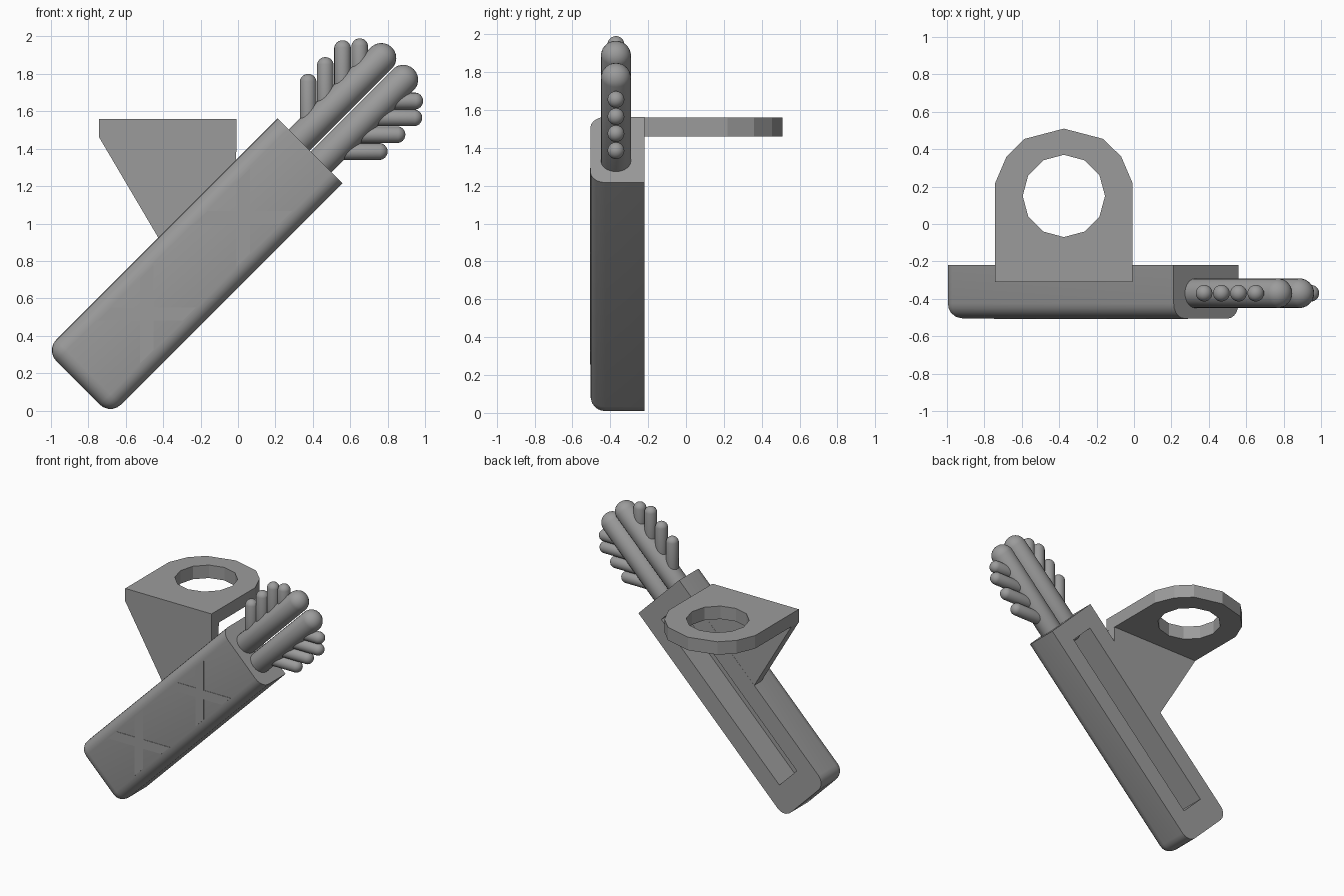
import bpy, bmesh, math
from mathutils import Matrix, Vector

cube = bpy.data.objects.get("Cube")
if cube:
    bpy.data.objects.remove(cube, do_unlink=True)

grey = bpy.data.materials.new("plain_grey")
grey.use_nodes = True
colour = (0.33, 0.33, 0.33, 1)
grey.diffuse_color = colour
grey.node_tree.nodes["Principled BSDF"].inputs["Base Color"].default_value = colour

# Quiver space: local z runs up the slanted quiver, local x across it
TILT = Matrix.Rotation(math.radians(45), 4, 'Y')
ARROW_Y = -0.37


def finish(name, bm, matrix=Matrix(), smooth=False):
    bm.transform(matrix)
    bmesh.ops.recalc_face_normals(bm, faces=bm.faces)
    mesh = bpy.data.meshes.new(name)
    bm.to_mesh(mesh)
    bm.free()
    mesh.materials.append(grey)
    obj = bpy.data.objects.new(name, mesh)
    bpy.context.collection.objects.link(obj)
    if smooth:
        smooth_shade(obj)
    return obj


def activate(obj):
    bpy.ops.object.select_all(action='DESELECT')
    obj.select_set(True)
    bpy.context.view_layer.objects.active = obj


def smooth_shade(obj):
    activate(obj)
    bpy.ops.object.shade_smooth_by_angle(angle=math.radians(35))


def box(low, high):
    bm = bmesh.new()
    bmesh.ops.create_cube(bm, size=1)
    low, high = Vector(low), Vector(high)
    for v in bm.verts:
        v.co = [l + (h - l) * (c + 0.5) for l, h, c in zip(low, high, v.co)]
    return bm


def prism(points, offset):
    bm = bmesh.new()
    face = bm.faces.new([bm.verts.new(p) for p in points])
    extruded = bmesh.ops.extrude_face_region(bm, geom=[face], use_keep_orig=True)
    top = [g for g in extruded["geom"] if isinstance(g, bmesh.types.BMVert)]
    bmesh.ops.translate(bm, verts=top, vec=offset)
    return bm


def cut(target, cutter):
    cutter.hide_render = True
    mod = target.modifiers.new("cut", 'BOOLEAN')
    mod.operation = 'DIFFERENCE'
    mod.solver = 'EXACT'
    mod.object = cutter
    activate(target)
    bpy.ops.object.modifier_apply(modifier=mod.name)
    bpy.data.objects.remove(cutter, do_unlink=True)


def rod(name, start, direction, length, radius):
    bm = bmesh.new()
    bmesh.ops.create_uvsphere(bm, u_segments=20, v_segments=11, radius=radius)
    for v in bm.verts:
        if v.co.z > 0:
            v.co.z += length
    turn = Vector(direction).to_track_quat('Z', 'Y').to_matrix().to_4x4()
    return finish(name, bm, Matrix.Translation(start) @ turn, True)


# Quiver body: rounded on the front and the lower end, square at back and mouth
front, back, bottom, mouth = -0.505, -0.22, -0.5, 1.255
bm = box((-0.955, front, bottom), (-0.465, back, mouth))
rounded = []
for e in bm.edges:
    mid = (e.verts[0].co + e.verts[1].co) / 2
    on_front = mid.y < front + 0.01
    on_bottom = mid.z < bottom + 0.01
    on_mouth = mid.z > mouth - 0.01
    on_back = mid.y > back - 0.01
    if not on_mouth and not on_back and (on_front or on_bottom):
        rounded.append(e)
bmesh.ops.bevel(bm, geom=rounded, offset=0.08, segments=5, profile=0.5,
                affect='EDGES')
quiver = finish("quiver_body", bm, TILT)

# Deep slot along the back of the quiver
cut(quiver, finish("slot_cutter", box((-0.815, -0.42, -0.3), (-0.605, 0, 1.12)), TILT))
smooth_shade(quiver)

# Crossed straps, barely raised from the front
half, reach = 0.05, 0.16
for i, centre in enumerate((0.02, 0.75)):
    for side in (-1, 1):
        pts = [(-0.71 + sx * reach, front - 0.003, centre + side * sx * reach + dz)
               for sx, dz in ((-1, -half), (1, -half), (1, half), (-1, half))]
        finish(f"strap_{i}_{'a' if side < 0 else 'b'}",
               prism(pts, (0, 0.006, 0)), TILT)

# Two thick shafts standing out of the mouth
for i, across in enumerate((-0.791, -0.626)):
    start = TILT @ Vector((across, ARROW_Y, 1.18))
    rod(f"arrow_shaft_{i}", start, (1, 0, 1), 0.695, 0.08)

# Fletching rods: upright on one shaft, level on the other
reach_up = (1.755, 1.845, 1.935, 1.945)
reach_out = (0.755, 0.85, 0.94, 0.945)
for i in range(4):
    x = 0.375 + i * 0.092
    rod(f"upright_feather_{i}", (x, ARROW_Y, x + 1.12), (0, 0, 1),
        reach_up[i] - x - 1.12, 0.045)
    z = 1.385 + i * 0.09
    rod(f"level_feather_{i}", (z - 0.885, ARROW_Y, z), (1, 0, 0),
        reach_out[i] - z + 0.885, 0.045)

# Belt loop: plate with a rounded rear and a twelve-sided hole
mid_x, loop_y, plate_low, plate_top = -0.375, 0.15, 1.46, 1.56
arc = [(0.367, -0.31), (0.367, 0.22), (0.307, 0.36), (0.21, 0.455)]
outline = [(mid_x + x, y) for x, y in arc] + [(mid_x, 0.51)]
outline += [(mid_x - x, y) for x, y in reversed(arc)]
plate = finish("loop_plate", prism([(x, y, plate_low) for x, y in outline],
                                   (0, 0, plate_top - plate_low)))
ring = [(mid_x + 0.22 * math.cos(math.tau * k / 12),
         loop_y + 0.22 * math.sin(math.tau * k / 12), plate_low - 0.1)
        for k in range(12)]
cut(plate, finish("hole_cutter", prism(ring, (0, 0, 0.4))))

# Gusset joining the loop plate to the quiver
side = [(-0.742, plate_low), (-0.742, plate_top), (-0.008, plate_top),
        (-0.01, 1.3), (-0.4, 0.88)]
finish("loop_gusset", prism([(x, -0.309, z) for x, z in side], (0, 0.088, 0)))
